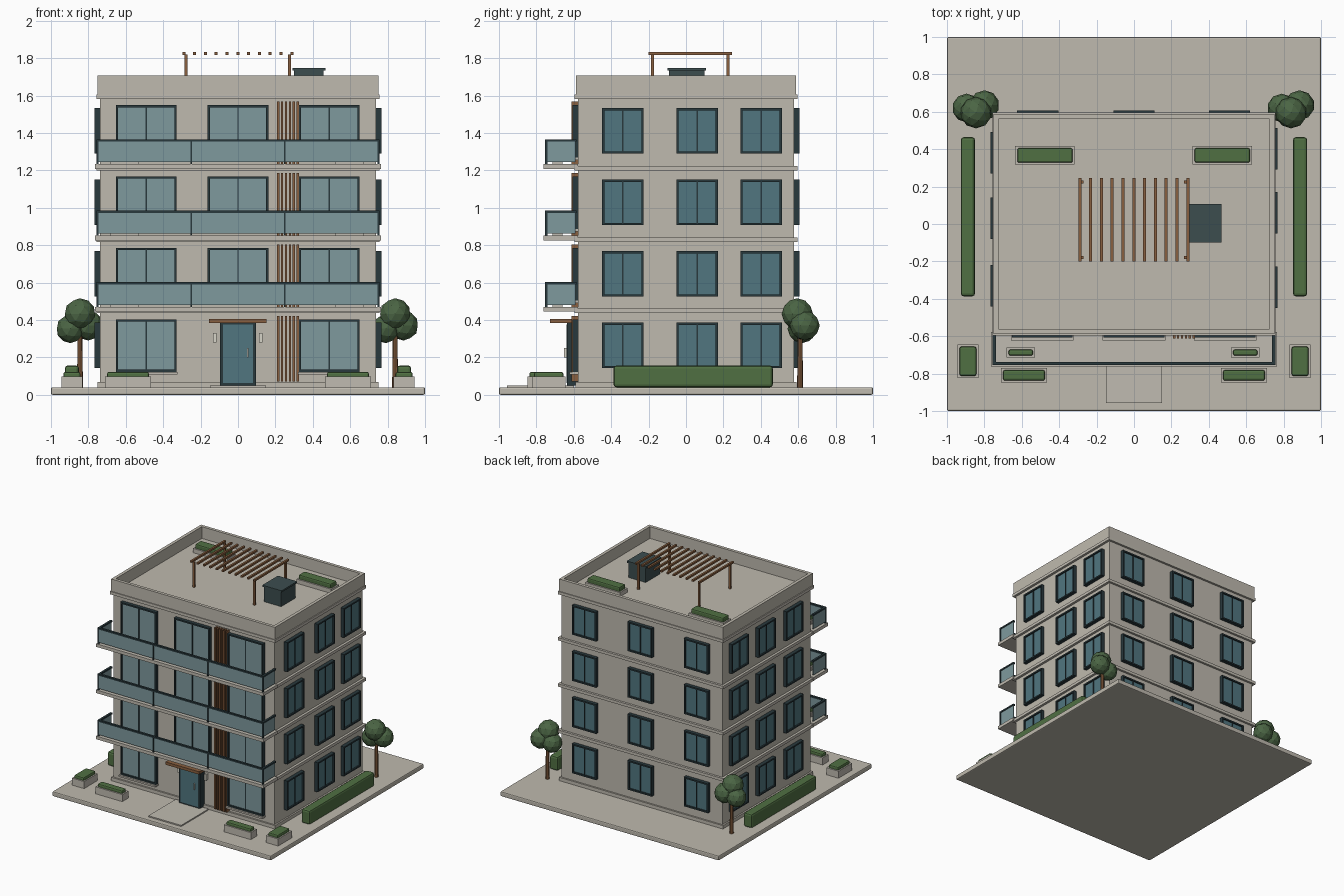
import bpy, bmesh, math
from mathutils import Matrix, Vector

if "Cube" in bpy.data.objects:
    bpy.data.objects.remove(bpy.data.objects["Cube"])


def material(name, r, g, b):
    m = bpy.data.materials.new(name)
    m.use_nodes = True
    m.diffuse_color = (r, g, b, 1)
    m.node_tree.nodes["Principled BSDF"].inputs["Base Color"].default_value = (r, g, b, 1)
    return m


WALL = material("warm concrete", .52, .49, .425)
STONE = material("pale stone", .53, .50, .44)
DARK = material("dark metal", .022, .040, .046)
UNIT = material("slate metal", .045, .075, .078)
PALE = material("pale glass", .21, .32, .34)
GLASS = material("deep teal glass", .082, .18, .215)
WOOD = material("wood", .25, .115, .05)
HEDGE = material("hedge green", .08, .16, .055)
LEAF = material("leaf green", .07, .13, .058)
LAMP = material("soft white", .68, .66, .58)


def build(name, boxes, mats, at=(0, 0, 0), turn=0, bevel=0):
    """Make one object from boxes given as (low corner, high corner, material slot)."""
    bm = bmesh.new()
    for lo, hi, slot in boxes:
        lo, hi = Vector(lo), Vector(hi)
        size = hi - lo
        mat = Matrix.Translation((lo + hi) / 2) @ Matrix.Diagonal((*size, 1))
        verts = bmesh.ops.create_cube(bm, size=1, matrix=mat)["verts"]
        for f in {f for v in verts for f in v.link_faces}:
            f.material_index = slot
    mesh = bpy.data.meshes.new(name)
    bm.to_mesh(mesh)
    bm.free()
    for m in mats:
        mesh.materials.append(m)
    ob = bpy.data.objects.new(name, mesh)
    bpy.context.collection.objects.link(ob)
    ob.location = at
    ob.rotation_euler.z = turn
    if bevel:
        mod = ob.modifiers.new("rounded edges", "BEVEL")
        mod.width = bevel
        mod.segments = 2
    return ob


def box(name, mat, x, y, z, bevel=0):
    return build(name, [((x[0], y[0], z[0]), (x[1], y[1], z[1]), 0)], [mat], bevel=bevel)


def window(name, at, turn, w, h, glass, sill=False):
    """Framed two-pane window facing -y before turning; origin at bottom centre on the wall."""
    a, t, d = w / 2, .012, -.03
    boxes = [((-a, d, 0), (-a + t, 0, h), 0), ((a - t, d, 0), (a, 0, h), 0),
             ((-a, d, 0), (a, 0, t), 0), ((-a, d, h - t), (a, 0, h), 0),
             ((-t / 3, d + .006, t), (t / 3, 0, h - t), 0),
             ((-a + t, d + .012, t), (a - t, 0, h - t), 1)]
    if sill:
        boxes.append(((-a - .005, -.045, -.014), (a + .005, 0, 0), 2))
    build(name, boxes, [DARK, glass, STONE], at, turn)


def planter(name, x, y, z, top, hedge_top):
    box(name, STONE, x, y, (z, top))
    i = .011
    box(name + "_hedge", HEDGE, (x[0] + i, x[1] - i), (y[0] + i, y[1] - i),
        (top - .01, hedge_top), bevel=.01)


HX, HY = .737, .577      # half width and half depth of the walls
STEP = .382              # storey height

# Plot and main volume
box("ground_slab", WALL, (-1, 1), (-1, 1), (0, .04), bevel=.008)
box("entrance_paving", STONE, (-.15, .15), (-.957, -.6), (.04, .05))
box("plinth", WALL, (-.75, .75), (-.59, .59), (.04, .068))
box("walls", WALL, (-HX, HX), (-HY, HY), (.04, 1.6))

# Bands between storeys
for i in range(4):
    z = .436 + i * STEP
    box("floor_band", STONE, (-.757, .757), (-.595, .595), (z, z + .024))

# Parapet around the roof deck
px, py, pt = .75, .588, .026
build("parapet", [((-px, -py, 1.6), (px, -py + pt, 1.707), 0),
                  ((-px, py - pt, 1.6), (px, py, 1.707), 0),
                  ((-px, -py + pt, 1.6), (-px + pt, py - pt, 1.707), 0),
                  ((px - pt, -py + pt, 1.6), (px, py - pt, 1.707), 0)], [WALL])
box("roof_deck", WALL, (-.73, .73), (-.57, .57), (1.59, 1.61))

# Windows on every storey
for i in range(4):
    z = .143 + i * STEP
    for x in (-.49, 0, .488):
        if i or x:
            window("front_window", (x, -HY, z - .02), 0, .325, .28, PALE, True)
    for x in (-.515, 0, .51):
        window("back_window", (x, HY, z), math.pi, .22, .243, GLASS)
    for y in (-.338, .06, .402):
        window("right_window", (HX, y, z), math.pi / 2, .222, .243, GLASS)
    for y in (-.33, .03, .38):
        window("left_window", (-HX, y, z), -math.pi / 2, .222, .243, GLASS)

# Timber fins beside the right front windows
for i in range(4):
    z0 = .07 if i == 0 else .08 + i * STEP
    z1 = .422 + i * STEP
    build("timber_fins", [((.209 + k * .0208, -.612, z0), (.221 + k * .0208, -HY, z1), 0)
                          for k in range(6)], [WOOD])

# Balconies with glass railings
for i in range(3):
    z = .444 + i * STEP
    box("balcony_slab", STONE, (-.765, .765), (-.762, -HY), (z, z + .026))
    g0, g1, r = z + .036, z + .145, z + .158
    build("balcony_glass", [((-.752, -.75, g0), (.752, -.742, g1), 0),
                            ((-.752, -.742, g0), (-.744, -.59, g1), 0),
                            ((.744, -.742, g0), (.752, -.59, g1), 0)], [PALE])
    rail = [((-.757, -.755, g1), (.757, -.737, r), 0),
            ((-.757, -.737, g1), (-.739, -.585, r), 0),
            ((.739, -.737, g1), (.757, -.585, r), 0)]
    for x in (-.751, -.25, .25, .751):
        rail.append(((x - .005, -.754, z + .026), (x + .005, -.74, g1), 0))
    build("balcony_rail", rail, [DARK])
    for x in (-.605, .595):
        planter("balcony_planter", (x - .076, x + .076), (-.715, -.66),
                z + .026, z + .058, z + .085)

# Entrance door, canopy and wall lamps
build("door", [((-.096, -.635, .05), (.096, -HY, .39), 0),
               ((-.08, -.639, .062), (.08, -.63, .376), 1),
               ((.047, -.652, .2), (.055, -.639, .25), 2)], [DARK, GLASS, LAMP])
box("door_canopy", WOOD, (-.155, .153), (-.727, -HY), (.383, .406))
for x in (-.125, .122):
    box("wall_lamp", LAMP, (x - .009, x + .009), (-.605, -HY), (.28, .33))

# Rooftop pergola, service unit and planters
build("pergola", [((-.298 + k * .0578, -.2, 1.817), (-.282 + k * .0578, .247, 1.832), 0)
                  for k in range(11)]
      + [((x - .008, y - .008, 1.6), (x + .008, y + .008, 1.82), 0)
         for x in (-.278, .276) for y in (-.178, .224)], [WOOD])
build("service_unit", [((.3, -.09, 1.6), (.458, .098, 1.733), 0),
                       ((.291, -.098, 1.733), (.467, .106, 1.747), 0)], [UNIT])
for x in (-.476, .472):
    planter("roof_planter", (x - .159, x + .159), (.317, .417), 1.605, 1.645, 1.68)

# Garden planters and hedges
for s in (-1, 1):
    x = s * .588
    planter("front_planter", (x - .123, x + .123), (-.848, -.77), .04, .098, .122)
    x = s * .888
    planter("corner_planter", (x - .056, x + .056), (-.823, -.645), .04, .098, .122)
    box("side_hedge", HEDGE, (x - .038, x + .038), (-.387, .464), (.04, .156), bevel=.015)

# Trees: tapered trunk and three faceted clumps of leaves
for tx in (-.845, .84):
    bm = bmesh.new()
    bmesh.ops.create_cone(bm, cap_ends=True, segments=8, radius1=.016, radius2=.012,
                          depth=.32, matrix=Matrix.Translation((tx, .61, .2)))
    for dx, dy, z, r in ((0, -.015, .432, .084), (-.05, .01, .353, .077), (.045, .025, .37, .08)):
        verts = bmesh.ops.create_icosphere(
            bm, subdivisions=2, radius=r, matrix=Matrix.Translation((tx + dx, .61 + dy, z)))["verts"]
        for f in {f for v in verts for f in v.link_faces}:
            f.material_index = 1
    mesh = bpy.data.meshes.new("tree")
    bm.to_mesh(mesh)
    bm.free()
    mesh.materials.append(WOOD)
    mesh.materials.append(LEAF)
    bpy.context.collection.objects.link(bpy.data.objects.new("tree", mesh))
